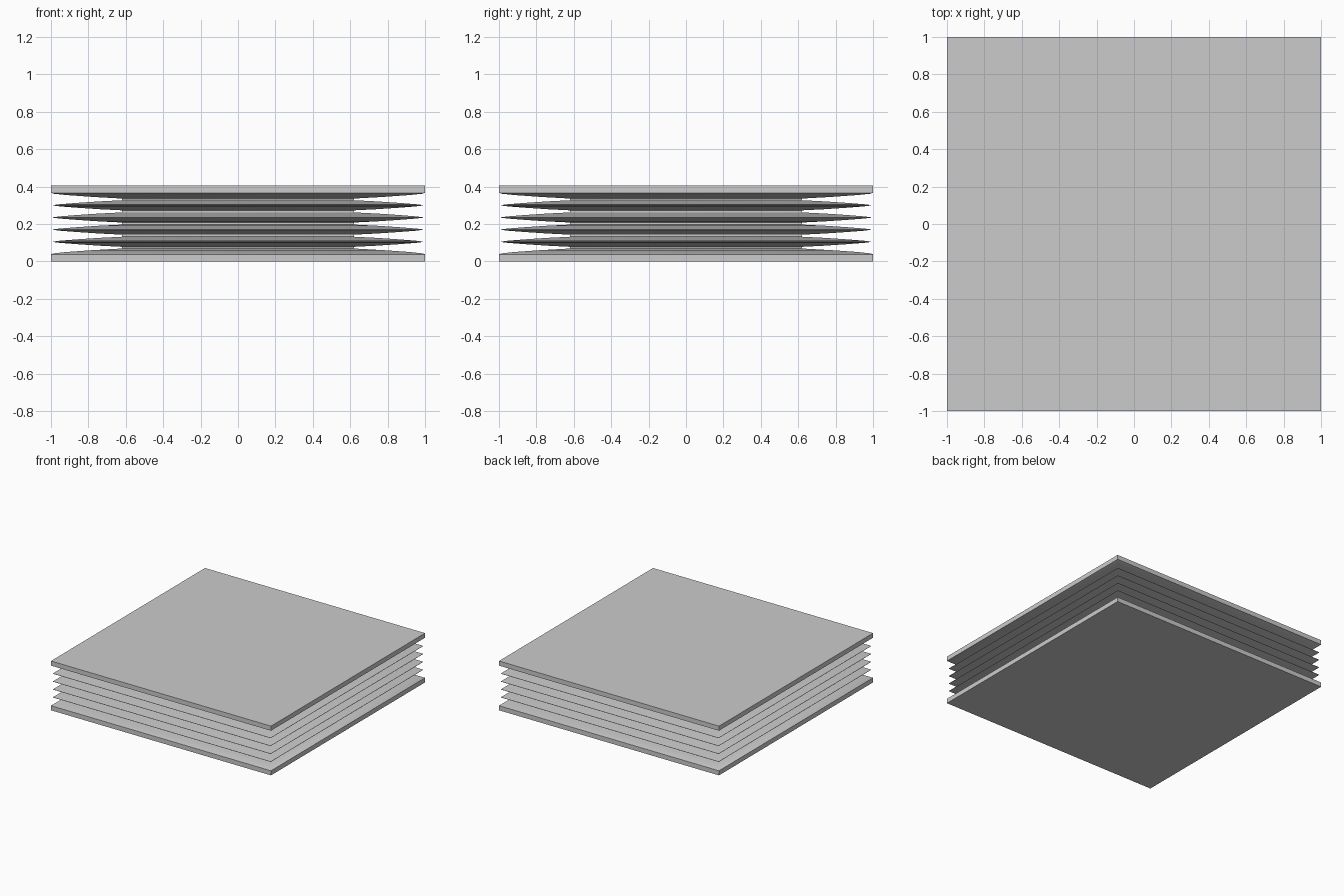
import bpy, bmesh, math

if "Cube" in bpy.data.objects:
    bpy.data.objects.remove(bpy.data.objects["Cube"])

RIDGES = [0.105, 0.17, 0.235, 0.30]      # heights of the bellows folds
# half width and height offset of the upper side of one fold
FOLD = [(0.99, 0.001), (0.95, 0.006), (0.86, 0.013), (0.74, 0.021), (0.62, 0.027)]


def square_loft(name, profile):
    """Stack square rings given as (half width, z) and cap both ends."""
    bm = bmesh.new()
    rings = []
    for h, z in profile:
        rings.append([bm.verts.new((sx * h, sy * h, z))
                      for sx, sy in ((-1, -1), (1, -1), (1, 1), (-1, 1))])
    for a, b in zip(rings, rings[1:]):
        for i in range(4):
            j = (i + 1) % 4
            bm.faces.new((a[i], a[j], b[j], b[i]))
    bm.faces.new(rings[0][::-1])
    bm.faces.new(rings[-1])
    bmesh.ops.recalc_face_normals(bm, faces=bm.faces)
    mesh = bpy.data.meshes.new(name)
    bm.to_mesh(mesh)
    bm.free()
    ob = bpy.data.objects.new(name, mesh)
    bpy.context.collection.objects.link(ob)
    bpy.context.view_layer.objects.active = ob
    ob.select_set(True)
    bpy.ops.object.shade_smooth_by_angle(angle=math.radians(30))
    ob.select_set(False)
    return ob


# End plates with an inner face that slopes toward the bellows
PLATE = [(1.0, 0.0), (1.0, 0.038), (0.985, 0.043), (0.92, 0.05),
         (0.78, 0.06), (0.62, 0.069)]
square_loft("bottom_plate", PLATE)
square_loft("top_plate", [(h, 0.405 - z) for h, z in PLATE])

# Pleated bellows between the plates
pleats = [(0.62, 0.066)]
for r in RIDGES:
    pleats += [(h, r - d) for h, d in reversed(FOLD)]
    pleats += [(h, r + d) for h, d in FOLD]
pleats.append((0.62, 0.339))
square_loft("bellows", pleats)
